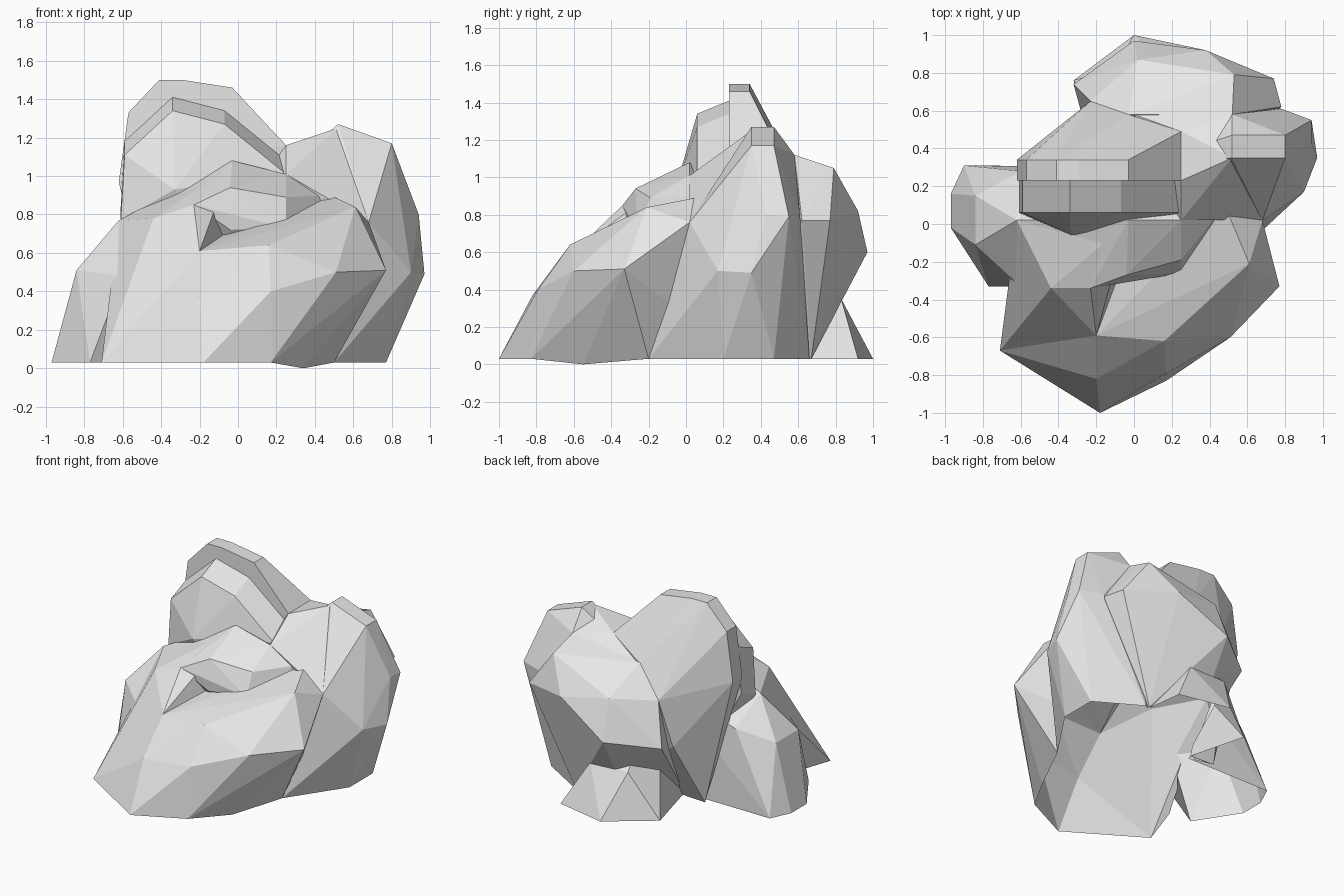
import bpy, bmesh

if "Cube" in bpy.data.objects:
    bpy.data.objects.remove(bpy.data.objects["Cube"])

stone = bpy.data.materials.new("light grey stone")
stone.diffuse_color = (0.8, 0.8, 0.8, 1)
stone.use_nodes = True
stone.node_tree.nodes["Principled BSDF"].inputs["Base Color"].default_value = stone.diffuse_color
GROUND = 0.03
# every chunk is rooted in the same core inside the rock
CORE = [(-.2, .3, GROUND), (.3, .3, GROUND), (0, .3, .8)]
chunks = []


def chunk(name, crown=(), foot=(), profile=(), depth=(0, 0), rise=0):
    """Faceted convex stone: crown corners, footprint (x, y) on the ground,
    and an (x, z) profile extruded over the depth range, climbing by rise."""
    points = CORE + list(crown) + [(x, y, GROUND) for x, y in foot]
    for x, z in profile:
        points += [(x, depth[0], z), (x, depth[1], z + rise)]
    bm = bmesh.new()
    for p in points:
        bm.verts.new(p)
    res = bmesh.ops.convex_hull(bm, input=bm.verts)
    junk = {v for v in res["geom_interior"] + res["geom_unused"]
            if isinstance(v, bmesh.types.BMVert)}
    bmesh.ops.delete(bm, geom=list(junk), context='VERTS')
    bmesh.ops.recalc_face_normals(bm, faces=bm.faces)
    mesh = bpy.data.meshes.new(name)
    bm.to_mesh(mesh)
    bm.free()
    mesh.materials.append(stone)
    ob = bpy.data.objects.new(name, mesh)
    bpy.context.collection.objects.link(ob)
    chunks.append(ob)


# broad front slope
chunk("rock",
      crown=[(.17, -.79, .4), (-.2, -.82, .37), (.51, -.6, .5), (.77, -.33, .51),
             (-.2, -.59, .61), (.16, -.62, .64), (.61, -.21, .84),
             (.68, .02, .76), (.48, .1, .9)],
      foot=[(-.18, -1), (.17, -.83), (.34, -.55), (-.71, -.67), (.5, -.2)])

# left side of the slope
chunk("left_slope",
      crown=[(-.62, .02, .77), (-.23, -.34, .85), (-.2, -.59, .61),
             (-.44, -.34, .78), (-.04, 0, 1.05), (-.6, -.33, .48)],
      foot=[(-.71, -.67), (-.6, -.35)])

# low shoulder on the left
chunk("left_shoulder",
      crown=[(-.84, -.11, .51), (-.84, .15, .51), (-.6, -.33, .48),
             (-.62, .02, .77), (-.6, .28, .6)],
      foot=[(-.97, -.02), (-.97, .16), (-.9, .31), (-.77, -.33)])

# sloping step with a lip, below the peak
chunk("middle_step",
      crown=[(-.03, .02, 1.08), (-.04, -.27, .94), (-.23, -.34, .85),
             (.25, -.19, .89), (-.04, -.3, .72), (.25, -.26, .73), (.48, .1, .9),
             (.25, .02, 1.01), (-.62, .02, .77)])

# ledge wrapped round the front of the peak
chunk("upper_ledge", depth=(.06, .23), rise=.07, crown=[(-.33, -.06, .93)],
      profile=[(-.34, 1.34), (-.07, 1.27), (.25, 1.01), (-.59, 1.11), (-.61, .77)])

# tall peak with a flat ridge
chunk("peak", depth=(.23, .34), foot=[(-.4, .35)],
      crown=[(-.03, .58, 1.05), (.25, .49, 1.16), (-.23, .65, .85), (-.3, .58, .5)],
      profile=[(-.41, 1.5), (-.29, 1.5), (-.03, 1.46), (.25, 1.16),
               (-.57, 1.33), (-.62, .97)])

# saddle joining the peak and the right boulder
chunk("saddle",
      crown=[(.25, .02, 1.01), (.48, .1, .9), (.25, .23, 1.16), (.25, .49, 1.16),
             (.52, .35, 1.25), (.68, .02, .76), (.52, .58, 1.12), (0, .58, 1.05)])

# rounded boulder on the right
chunk("right_boulder", depth=(.35, .47),
      profile=[(.52, 1.27), (.8, 1.17), (.77, GROUND)],
      crown=[(.94, .43, .8), (.94, .55, .79), (.97, .35, .49), (.9, .17, .5),
             (.68, .02, .76), (.52, .58, 1.12), (.78, .61, .79)],
      foot=[(.5, -.2), (.77, .2), (.45, .66)])

# overhanging bulge at the back
chunk("back_overhang",
      crown=[(0, .97, .6), (.38, .92, .82), (.02, .87, .88), (.53, .79, 1.05),
             (.74, .77, .77), (.78, .62, .77), (.52, .58, 1.12), (-.03, .58, 1.05),
             (-.23, .65, .85), (-.32, .74, .55), (0, .82, .34)],
      foot=[(.43, .67)])

# foot below the overhang
chunk("back_foot", crown=[(.2, .83, .35), (-.1, .82, .35)],
      foot=[(0, 1), (.38, .92), (.42, .6), (-.32, .76)])

# fuse every chunk into one rock
rock = chunks[0]
bpy.context.view_layer.objects.active = rock
for ob in chunks[1:]:
    mod = rock.modifiers.new("fuse", 'BOOLEAN')
    mod.operation = 'UNION'
    mod.solver = 'EXACT'
    mod.object = ob
    bpy.ops.object.modifier_apply(modifier=mod.name)
    bpy.data.objects.remove(ob, do_unlink=True)

# leave the underside open and let one front corner touch the floor
bm = bmesh.new()
bm.from_mesh(rock.data)
under = [f for f in bm.faces if all(v.co.z < GROUND + .002 for v in f.verts)]
bmesh.ops.delete(bm, geom=under, context='FACES')
corner = min(bm.verts, key=lambda v: (v.co.x - .34) ** 2 + (v.co.y + .55) ** 2 + v.co.z ** 2)
corner.co.z = 0
for f in bm.faces:
    f.smooth = False
    f.material_index = 0
bm.to_mesh(rock.data)
bm.free()
